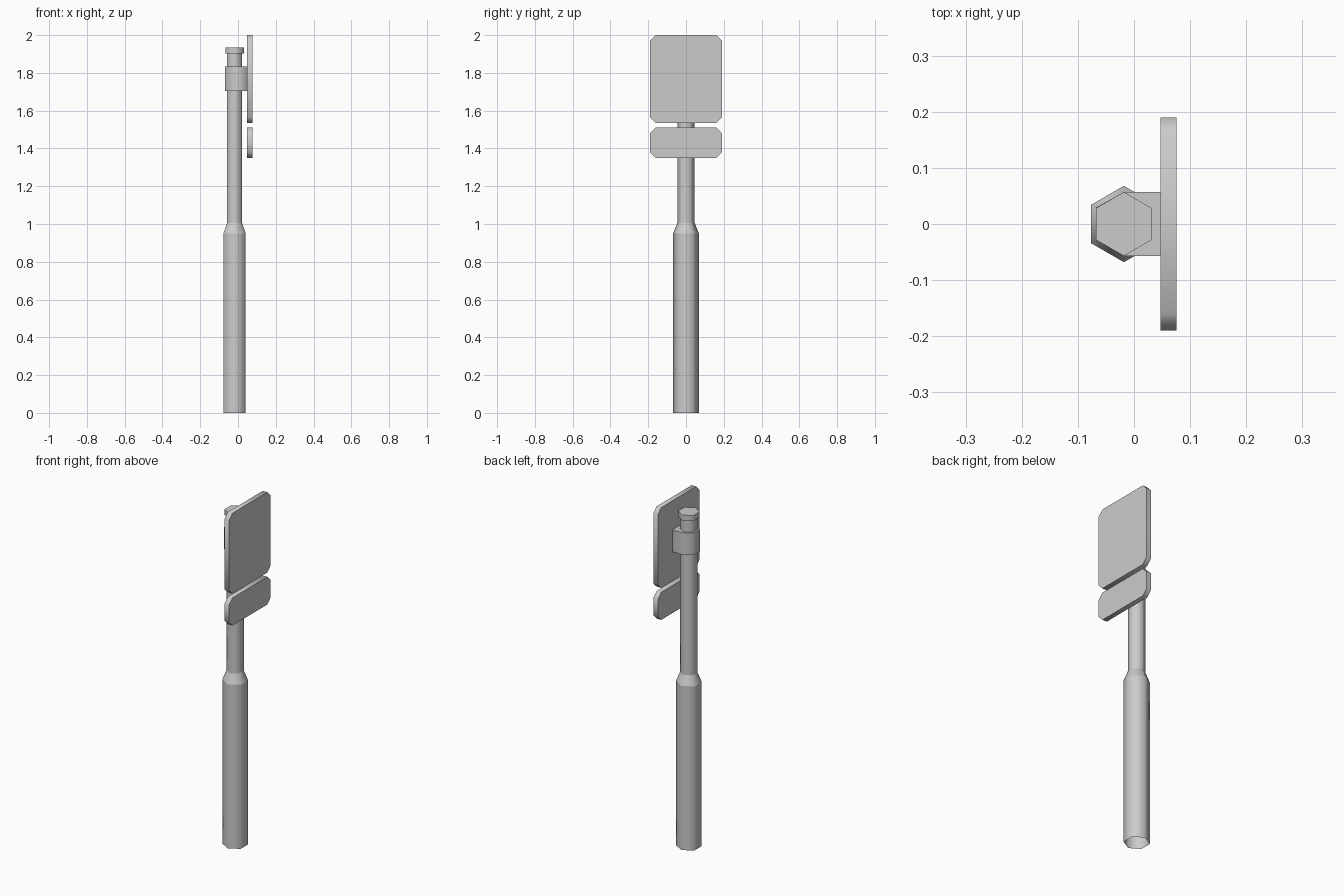
import bpy, bmesh
from math import sin, cos, pi

if "Cube" in bpy.data.objects:
    bpy.data.objects.remove(bpy.data.objects["Cube"])

CX = -0.018  # pole axis


def loft(name, rings, cap_start=True):
    """Skin equal-length rings; side corners stay smooth, ring edges sharp."""
    bm = bmesh.new()
    vr = [[bm.verts.new(p) for p in ring] for ring in rings]
    n = len(vr[0])
    for a, b in zip(vr, vr[1:]):
        for i in range(n):
            j = (i + 1) % n
            bm.faces.new((a[i], a[j], b[j], b[i]))
    if cap_start:
        bm.faces.new(vr[0][::-1])
    bm.faces.new(vr[-1])
    bmesh.ops.recalc_face_normals(bm, faces=bm.faces)
    for f in bm.faces:
        f.smooth = True
    for ring in vr:
        for i in range(n):
            e = bm.edges.get((ring[i], ring[(i + 1) % n]))
            e.smooth = False
    me = bpy.data.meshes.new(name)
    bm.to_mesh(me)
    bm.free()
    ob = bpy.data.objects.new(name, me)
    bpy.context.collection.objects.link(ob)
    return ob


def hexagon(r, z):
    return [(CX + r * cos(pi / 6 + i * pi / 3), r * sin(pi / 6 + i * pi / 3), z)
            for i in range(6)]


def plate(name, z0, z1, w=0.19, c=0.03, x0=0.047, x1=0.076):
    outline = [(w, z0 + c), (w, z1 - c), (w - c, z1), (c - w, z1),
               (-w, z1 - c), (-w, z0 + c), (c - w, z0), (w - c, z0)]
    return loft(name, [[(x, y, z) for y, z in outline] for x in (x0, x1)])


# Stepped hexagonal post, open underneath
loft("post", [hexagon(r, z) for r, z in
              ((0.068, 0), (0.068, 0.95), (0.046, 1.005), (0.046, 1.905))],
     cap_start=False)

# Hexagonal cap on top
loft("post_cap", [hexagon(0.057, z) for z in (1.903, 1.935)])

# Clamp: half hexagon behind, block reaching the sign plate
clamp = [(0.047, -0.057), (0.047, 0.057), (CX, 0.057),
         (-0.068, 0.029), (-0.068, -0.029), (CX, -0.057)]
loft("clamp", [[(x, y, z) for x, y in clamp] for z in (1.705, 1.833)])

# Sign plates with clipped corners
plate("main_sign", 1.535, 2.0)
plate("lower_sign", 1.35, 1.51)
